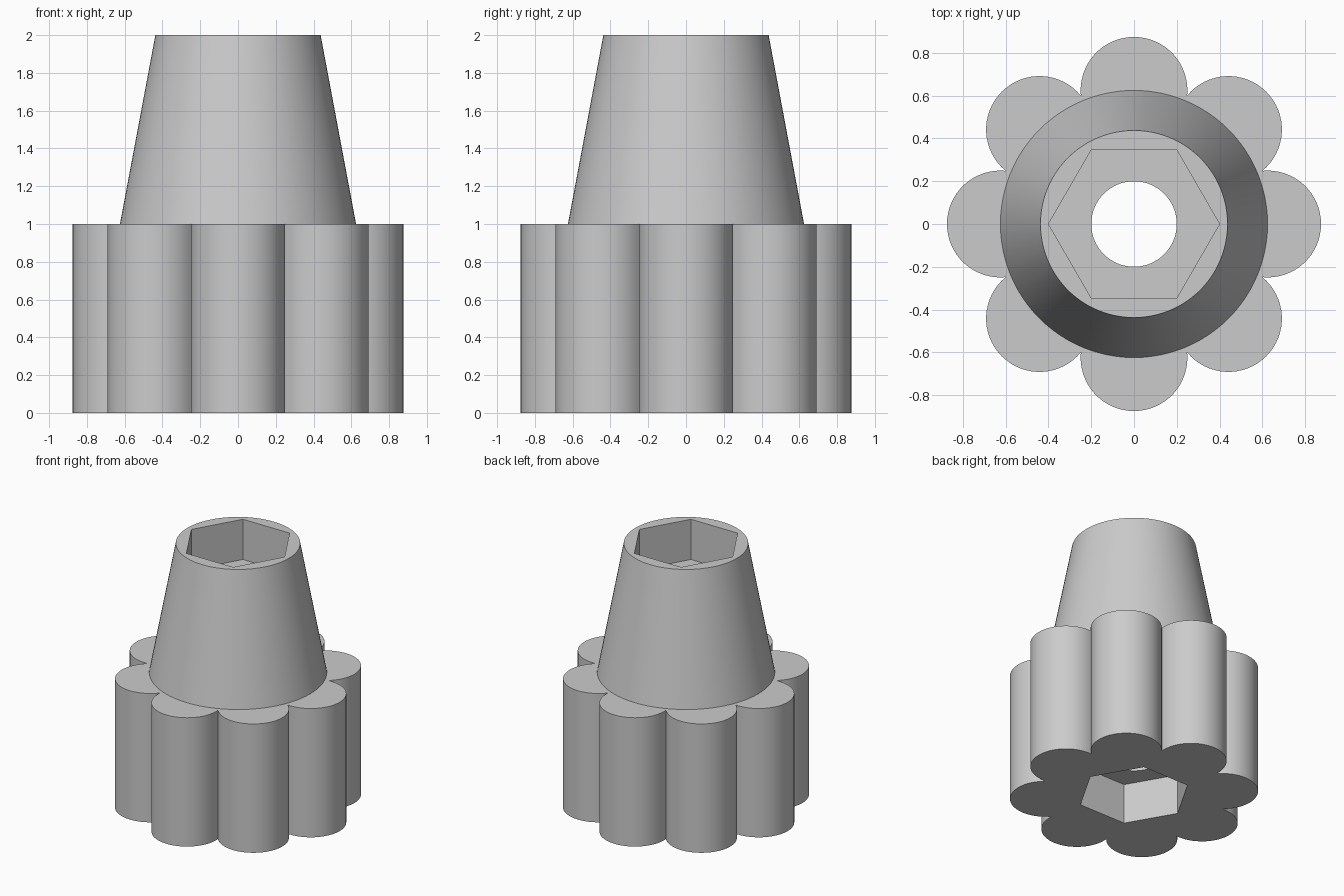
import bpy
import bmesh
from math import sin, cos, pi, atan2, sqrt, radians

cube = bpy.data.objects.get("Cube")
if cube:
    bpy.data.objects.remove(cube, do_unlink=True)

LOBES, LOBE_RING, LOBE_RADIUS = 8, 0.625, 0.25
POCKET_DEPTH = 0.3125

grey = bpy.data.materials.new("plain grey")
grey.use_nodes = True
grey.diffuse_color = (0.6, 0.6, 0.6, 1)
grey.node_tree.nodes["Principled BSDF"].inputs["Base Color"].default_value = grey.diffuse_color


def circle(radius, sides):
    return [(radius * cos(2 * pi * i / sides), radius * sin(2 * pi * i / sides))
            for i in range(sides)]


def lobed_outline(steps=32):
    """Outer arcs of a ring of overlapping circles, meeting in sharp cusps."""
    half = pi / LOBES
    cusp = LOBE_RING * cos(half) + sqrt(LOBE_RADIUS ** 2 - (LOBE_RING * sin(half)) ** 2)
    sweep = atan2(cusp * sin(half), cusp * cos(half) - LOBE_RING)
    points = []
    for lobe in range(LOBES):
        turn = 2 * half * lobe
        for i in range(steps):
            a = turn - sweep + 2 * sweep * i / steps
            points.append((LOBE_RING * cos(turn) + LOBE_RADIUS * cos(a),
                           LOBE_RING * sin(turn) + LOBE_RADIUS * sin(a)))
    return points


def loft(name, sections):
    """Closed solid through (outline, height) sections."""
    bm = bmesh.new()
    rings = [[bm.verts.new((x, y, z)) for x, y in outline] for outline, z in sections]
    for low, high in zip(rings, rings[1:]):
        for i in range(len(low)):
            j = (i + 1) % len(low)
            bm.faces.new((low[i], low[j], high[j], high[i]))
    bm.faces.new(rings[0][::-1])
    bm.faces.new(rings[-1])
    mesh = bpy.data.meshes.new(name)
    bm.to_mesh(mesh)
    bm.free()
    mesh.materials.append(grey)
    obj = bpy.data.objects.new(name, mesh)
    bpy.context.collection.objects.link(obj)
    return obj


def combine(target, other, operation):
    bpy.context.view_layer.objects.active = target
    mod = target.modifiers.new(operation.lower(), "BOOLEAN")
    mod.operation, mod.solver, mod.object = operation, "EXACT", other
    bpy.ops.object.modifier_apply(modifier=mod.name)
    bpy.data.objects.remove(other, do_unlink=True)


# Lobed grip with the tapered collar rising from it
knob = loft("lobed_knob", [(lobed_outline(), 0), (lobed_outline(), 1)])
collar = loft("tapered_collar", [(circle(0.625, 96), 0.8), (circle(0.625, 96), 1),
                                 (circle(0.4375, 96), 2)])
combine(knob, collar, "UNION")

# Hexagonal pockets at both ends, joined by a round bore
hexagon = circle(0.4, 6)
bore = circle(0.2, 64)
for name, outline, low, high in (
        ("bottom_pocket", hexagon, -0.1, POCKET_DEPTH),
        ("top_pocket", hexagon, 2 - POCKET_DEPTH, 2.1),
        ("through_bore", bore, 0.2, 1.8)):
    combine(knob, loft(name, [(outline, low), (outline, high)]), "DIFFERENCE")

# Smooth curved walls, crisp rims and cusps
bpy.ops.object.select_all(action="DESELECT")
knob.select_set(True)
bpy.context.view_layer.objects.active = knob
bpy.ops.object.shade_smooth_by_angle(angle=radians(30))
